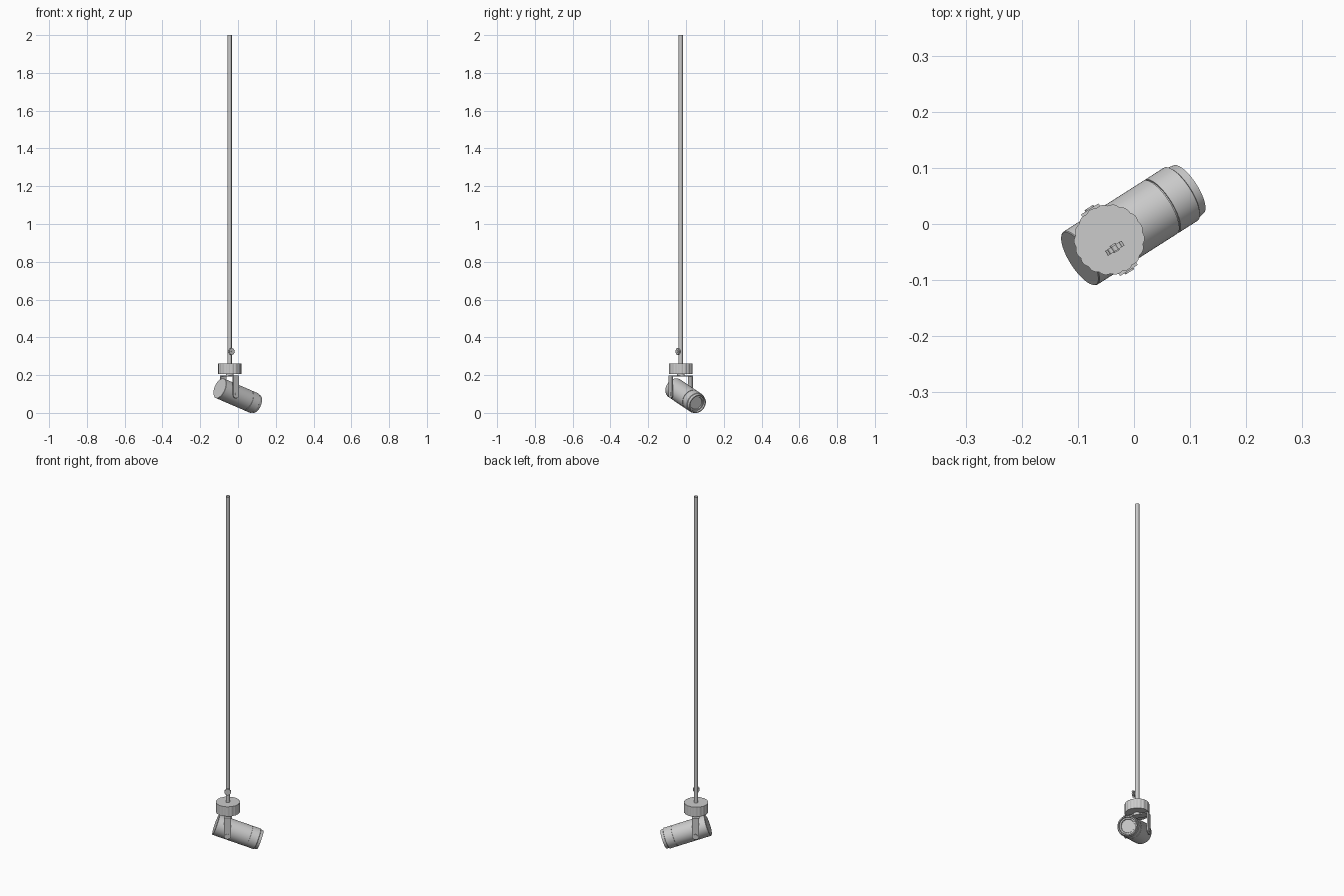
import bpy, bmesh
from math import sin, cos, pi, radians
from mathutils import Matrix

if "Cube" in bpy.data.objects:
    bpy.data.objects.remove(bpy.data.objects["Cube"])

YAW, TILT = radians(32.5), radians(20)
RZ = Matrix.Rotation(YAW, 4, 'Z')
POLE = Matrix.Translation((-0.044, -0.028, 0)) @ RZ      # local x runs along the lamp, y across it
LAMP = Matrix.Translation((0, 0, 0.0888)) @ RZ @ Matrix.Rotation(pi / 2 + TILT, 4, 'Y')


def finish(name, bm, matrix):
    bmesh.ops.remove_doubles(bm, verts=bm.verts, dist=1e-6)
    bmesh.ops.recalc_face_normals(bm, faces=bm.faces)
    bm.transform(matrix)
    me = bpy.data.meshes.new(name)
    bm.to_mesh(me)
    bm.free()
    ob = bpy.data.objects.new(name, me)
    bpy.context.collection.objects.link(ob)
    bpy.context.view_layer.objects.active = ob
    bpy.ops.object.select_all(action='DESELECT')
    ob.select_set(True)
    bpy.ops.object.shade_smooth_by_angle(angle=radians(30))
    return ob


def lathe(name, profile, matrix, n=48):
    """Spin a (radius, height) profile around local z."""
    bm = bmesh.new()
    vs = [bm.verts.new((r, 0, z)) for r, z in profile]
    es = [bm.edges.new(p) for p in zip(vs, vs[1:])]
    bmesh.ops.spin(bm, geom=vs + es, cent=(0, 0, 0), axis=(0, 0, 1), angle=2 * pi, steps=n)
    return finish(name, bm, matrix)


def prism(name, points, depth, matrix):
    """Extrude an xy outline along local z."""
    bm = bmesh.new()
    f = bm.faces.new([bm.verts.new((x, y, 0)) for x, y in points])
    ext = bmesh.ops.extrude_face_region(bm, geom=[f], use_keep_orig=True)
    bmesh.ops.translate(bm, vec=(0, 0, depth),
                        verts=[v for v in ext['geom'] if isinstance(v, bmesh.types.BMVert)])
    return finish(name, bm, matrix)


def scallop(radius, depth, lobes, steps=8):
    n = lobes * steps
    return [((radius - depth * (1 - abs(sin(lobes * pi * i / n)))) * cos(2 * pi * i / n),
             (radius - depth * (1 - abs(sin(lobes * pi * i / n)))) * sin(2 * pi * i / n))
            for i in range(n)]


# Lamp barrel with a groove and a stepped front opening
lathe("lamp_barrel", [
    (0, -0.122), (0.0545, -0.122), (0.056, -0.1205),
    (0.056, 0.059), (0.053, 0.059), (0.053, 0.062), (0.056, 0.062),
    (0.056, 0.105), (0.053, 0.107), (0.0505, 0.122), (0.045, 0.122),
    (0.043, 0.112), (0.036, 0.112), (0.034, 0.107), (0, 0.107)], LAMP)

# Open-ended pole, sleeve and swivel neck
lathe("pole", [(0.011, 0.26), (0.011, 2.0)], POLE, 24)
lathe("neck", [(0, 0.196), (0.02, 0.196), (0.02, 0.208), (0, 0.208)], POLE, 24)

# Scalloped hand wheel
prism("hand_wheel", scallop(0.063, 0.0025, 18), 0.055,
      POLE @ Matrix.Translation((0, 0, 0.206)))

# Ribbed tightening knob and its screw, set against the pole
KNOB = POLE @ Matrix.Translation((0, -0.013, 0.325)) @ Matrix.Rotation(pi / 2, 4, 'X')
prism("clamp_knob", scallop(0.018, 0.0025, 10, 6), 0.01, KNOB)
lathe("clamp_screw", [(0, -0.003), (0.006, -0.003), (0.006, 0.012), (0, 0.012)], KNOB, 16)

# Yoke: top bar, two round-ended arms and pivot bolts
W = 0.0185
prism("yoke_bar", [(-W, -0.065), (W, -0.065), (W, 0.065), (-W, 0.065)], 0.006,
      POLE @ Matrix.Translation((0, 0, 0.192)))
arm = [(-W, 0.198), (W, 0.198)] + [
    (W * cos(a), 0.096 - W * sin(a)) for a in [pi * i / 16 for i in range(17)]]
for side, sgn in (("near", 1), ("far", -1)):
    turn = POLE @ Matrix.Rotation(0 if sgn > 0 else pi, 4, 'Z')
    flat = turn @ Matrix.Translation((0, -0.059, 0)) @ Matrix.Rotation(pi / 2, 4, 'X')
    prism("yoke_arm_" + side, arm, 0.006, flat)
    lathe("pivot_bolt_" + side, [(0, -0.006), (0.009, -0.006), (0.009, 0.009), (0, 0.009)],
          flat @ Matrix.Translation((0, 0.1, 0)), 20)
